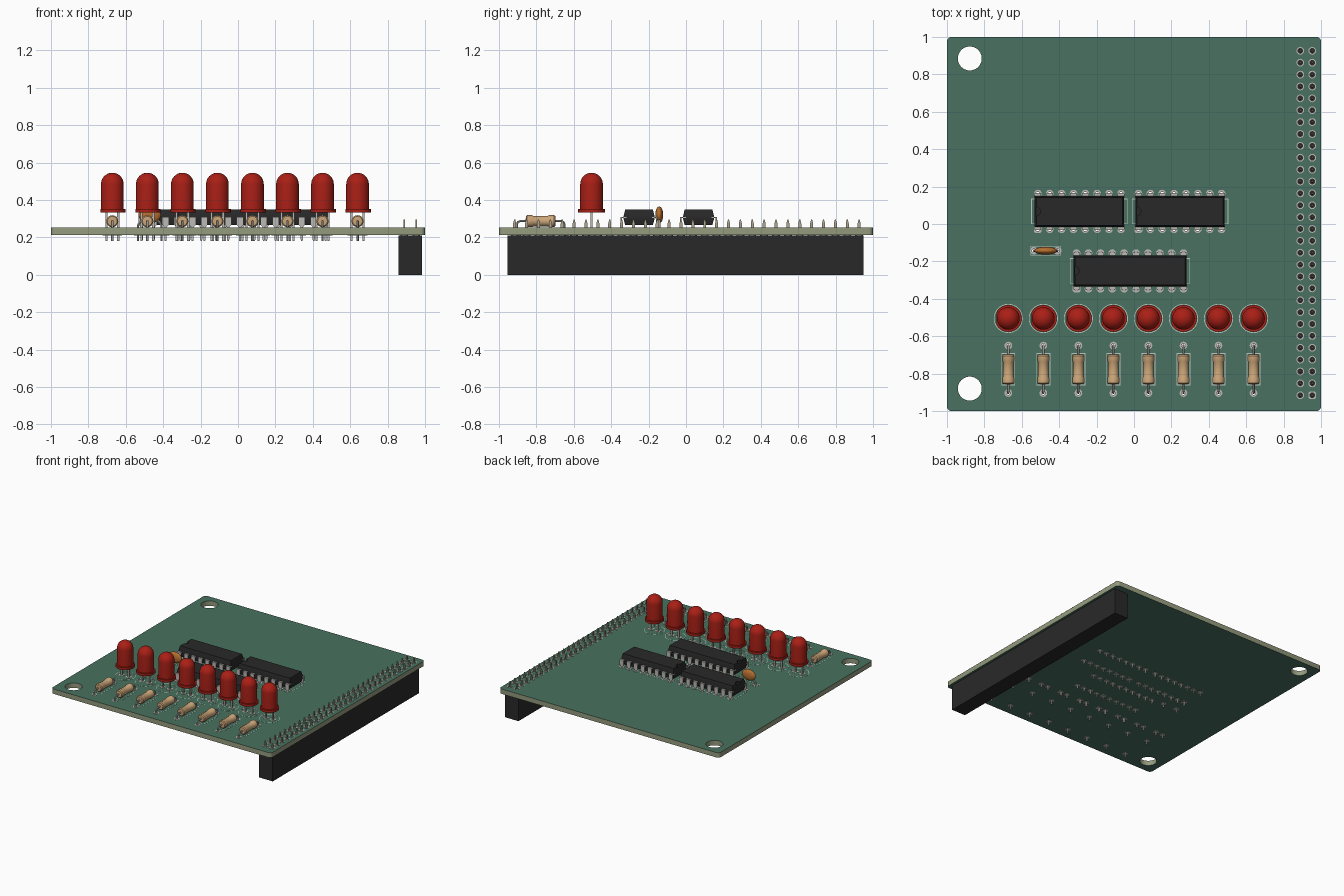
import bpy, bmesh, math
from mathutils import Vector

if "Cube" in bpy.data.objects:
    bpy.data.objects.remove(bpy.data.objects["Cube"])

P = 0.0635                      # pin pitch
BOT, TOP = 0.2125, 0.2525       # board faces
TIP = 0.18                      # lead tips under the board


def mat(name, r, g, b):
    m = bpy.data.materials.new(name)
    m.diffuse_color = (r, g, b, 1)
    m.use_nodes = True
    m.node_tree.nodes["Principled BSDF"].inputs["Base Color"].default_value = m.diffuse_color
    return m


GREEN = mat("mask_green", 0.065, 0.165, 0.115)
EDGE = mat("board_edge", 0.30, 0.33, 0.21)
BLACK = mat("black_plastic", 0.022, 0.022, 0.023)
METAL = mat("lead_metal", 0.50, 0.49, 0.46)
PIN = mat("pin_metal", 0.42, 0.38, 0.27)
RED = mat("red_lens", 0.40, 0.014, 0.008)
TAN = mat("tan_body", 0.60, 0.38, 0.19)
ORANGE = mat("orange_body", 0.47, 0.16, 0.03)
INK = mat("pale_ink", 0.52, 0.58, 0.54)


def finish(ob, angle=35):
    bpy.ops.object.select_all(action='DESELECT')
    ob.select_set(True)
    bpy.context.view_layer.objects.active = ob
    if ob.type == 'CURVE':
        bpy.ops.object.convert(target='MESH')
        ob = bpy.context.view_layer.objects.active
    bpy.ops.object.shade_smooth_by_angle(angle=math.radians(angle))
    return ob


def make(name, bm, m):
    me = bpy.data.meshes.new(name)
    bmesh.ops.recalc_face_normals(bm, faces=bm.faces[:])
    bm.to_mesh(me)
    bm.free()
    me.materials.append(m)
    ob = bpy.data.objects.new(name, me)
    bpy.context.collection.objects.link(ob)
    return finish(ob)


def loft(bm, rings, cap=True, close=False):
    vs = [[bm.verts.new(p) for p in r] for r in rings]
    n = len(vs[0])
    for a, b in zip(vs, vs[1:] + (vs[:1] if close else [])):
        for i in range(n):
            bm.faces.new((a[i], a[(i + 1) % n], b[(i + 1) % n], b[i]))
    if cap and not close:
        bm.faces.new(vs[0])
        bm.faces.new(vs[-1])


def circle(x, y, r, n=16, rot=0.0):
    return [(x + r * math.cos(rot + math.tau * i / n),
             y + r * math.sin(rot + math.tau * i / n)) for i in range(n)]


def rect(x, y, hx, hy):
    return [(x - hx, y - hy), (x + hx, y - hy), (x + hx, y + hy), (x - hx, y + hy)]


def at(pts, z):
    return [(x, y, z) for x, y in pts]


def box(bm, x, y, hx, hy, z0, z1):
    loft(bm, [at(rect(x, y, hx, hy), z0), at(rect(x, y, hx, hy), z1)])


def frame(bm, outer, inner, z0, z1):
    loft(bm, [at(outer, z0), at(outer, z1), at(inner, z1), at(inner, z0)], close=True)


def wires(name, paths, r=0.0065):
    cu = bpy.data.curves.new(name, 'CURVE')
    cu.dimensions, cu.bevel_depth, cu.bevel_resolution = '3D', r, 1
    cu.use_fill_caps = True
    for pts in paths:
        s = cu.splines.new('POLY')
        s.points.add(len(pts) - 1)
        for q, p in zip(s.points, pts):
            q.co = (*p, 1)
    cu.materials.append(METAL)
    ob = bpy.data.objects.new(name, cu)
    bpy.context.collection.objects.link(ob)
    finish(ob, 50)


# Layout of the parts
led_x = [-0.672 + 0.1873 * i for i in range(8)]
LED_Y, R_Y, CAP = -0.505, -0.777, (-0.472, -0.143)
chips = [("chip_left", -0.292, 0.067, 8), ("chip_right", 0.246, 0.067, 8),
         ("chip_front", -0.021, -0.251, 10)]
mount = [(-0.878, 0.885), (-0.878, -0.88)]
header = [(x, 0.005 + (j - 14.5) * P) for x in (0.889, 0.953) for j in range(30)]
pads = [(x, y, 0.013, x > 0.92 and y < -0.9) for x, y in header]
for x in led_x:
    pads += [(x - P / 2, LED_Y, 0.01, False), (x + P / 2, LED_Y, 0.01, True)]
    pads += [(x, R_Y + 2 * P, 0.01, False), (x, R_Y - 2 * P, 0.01, False)]
pads += [(CAP[0] + s * P, CAP[1], 0.01, False) for s in (-1, 1)]
for _, cx, cy, n in chips:
    pads += [(cx + (i - (n - 1) / 2) * P, cy + s * 1.5 * P, 0.01, i == 0 and s < 0)
             for i in range(n) for s in (-1, 1)]

# Board: filled outline with mounting and lead holes
cu = bpy.data.curves.new("board", 'CURVE')
cu.dimensions, cu.fill_mode, cu.extrude = '2D', 'BOTH', (TOP - BOT) / 2
outline = []
for k, (sx, sy) in enumerate([(1, 1), (-1, 1), (-1, -1), (1, -1)]):
    for i in range(5):
        a = math.pi / 2 * (k + i / 4)
        outline.append((sx * 0.975 + 0.025 * math.cos(a), sy * 0.975 + 0.025 * math.sin(a)))
loops = [outline] + [circle(x, y, 0.064, 40) for x, y in mount]
loops += [circle(x, y, r, 12) for x, y, r, _ in pads]
for pts in loops:
    s = cu.splines.new('POLY')
    s.points.add(len(pts) - 1)
    for q, p in zip(s.points, pts):
        q.co = (*p, 0, 1)
    s.use_cyclic_u = True
board = bpy.data.objects.new("board", cu)
board.location.z = (TOP + BOT) / 2
bpy.context.collection.objects.link(board)
board = finish(board)
board.data.materials.clear()
board.data.materials.append(GREEN)
board.data.materials.append(EDGE)
for f in board.data.polygons:
    f.material_index = 0 if abs(f.normal.z) > 0.5 else 1

# Plated pads
bm = bmesh.new()
for x, y, r, square in pads:
    out = circle(x, y, 0.021, 12)
    if square:
        out = [(x + (u - x) * k, y + (v - y) * k) for u, v in out
               for k in [0.021 / max(abs(u - x), abs(v - y))]]
    frame(bm, out, circle(x, y, r, 12), BOT - 0.0015, TOP + 0.0015)
make("solder_pads", bm, METAL)

# Printed part outlines
bm = bmesh.new()
Z = (TOP, TOP + 0.001)
for x in led_x:
    frame(bm, circle(x, LED_Y, 0.078, 32), circle(x, LED_Y, 0.074, 32), *Z)
    frame(bm, rect(x, R_Y, 0.037, 0.086), rect(x, R_Y, 0.033, 0.082), *Z)
for _, cx, cy, n in chips:
    h = n * P / 2 + 0.004
    frame(bm, rect(cx, cy, h, 0.068), rect(cx, cy, h - 0.004, 0.064), *Z)
frame(bm, rect(*CAP, 0.082, 0.026), rect(*CAP, 0.078, 0.022), *Z)
make("printed_outlines", bm, INK)

# Edge socket and its pins
bm = bmesh.new()
box(bm, 0.921, -0.003, 0.0625, 0.951, 0, BOT - 0.0015)
make("edge_socket", bm, BLACK)
bm = bmesh.new()
for x, y in header:
    loft(bm, [at(rect(x, y, 0.004, 0.008), 0.2), at(rect(x, y, 0.004, 0.008), 0.275),
              at(rect(x, y, 0.003, 0.003), 0.295)])
make("socket_pins", bm, PIN)

# Chips: tapered body with end notch, bent pins
for name, cx, cy, n in chips:
    hx = n * P / 2 - 0.015
    bm = bmesh.new()
    loft(bm, [at(rect(cx, cy, hx - d, 0.083 - d), z) for d, z in
              ((0.009, 0.266), (0, 0.300), (0, 0.312), (0.009, 0.350))])
    body = make(name + "_body", bm, BLACK)
    bm = bmesh.new()
    notch = circle(cx - hx + 0.006, cy, 0.024, 24)
    loft(bm, [at(notch, 0.338), at(notch, 0.37)])
    cutter = make("notch_cutter", bm, BLACK)
    cutter.hide_render = True
    md = body.modifiers.new("notch", 'BOOLEAN')
    md.object, md.solver = cutter, 'EXACT'
    bpy.context.view_layer.objects.active = body
    bpy.ops.object.modifier_apply(modifier="notch")
    bpy.data.objects.remove(cutter)
    bm = bmesh.new()
    for i in range(n):
        x = cx + (i - (n - 1) / 2) * P
        for s in (-1, 1):
            y = cy + s * 1.5 * P
            box(bm, x, y - s * 0.012, 0.018, 0.015, 0.303, 0.310)
            loft(bm, [at(rect(x, y, w, 0.0035), z) for w, z in
                      ((0.004, TIP), (0.006, 0.19), (0.006, 0.255), (0.018, 0.268), (0.018, 0.308))])
    make(name + "_pins", bm, METAL)


def lathe(bm, prof, place, n=32):
    loft(bm, [[place(r * math.cos(math.tau * i / n), r * math.sin(math.tau * i / n), h)
               for i in range(n)] for r, h in prof])


# Lamps: flanged dome with one flat side, two square leads
dome = [(0.0605 * math.cos(a), 0.485 + 0.0605 * math.sin(a))
        for a in [math.pi / 2 * i / 8.2 for i in range(9)]]
for k, x0 in enumerate(led_x):
    bm = bmesh.new()
    lathe(bm, [(0.0715, 0.333), (0.0715, 0.353), (0.0605, 0.353)] + dome,
          lambda u, v, h: (x0 + max(u, -0.0635), LED_Y + v, h))
    make(f"lamp_{k + 1}", bm, RED)
bm = bmesh.new()
for x in led_x:
    for s in (-1, 1):
        box(bm, x + s * P / 2, LED_Y, 0.006, 0.006, TIP, 0.335)
make("lamp_leads", bm, METAL)

# Resistors: dog-bone body lying along y
half = [(0.012, 0.080), (0.026, 0.079), (0.032, 0.072), (0.032, 0.046), (0.028, 0.038)]
bone = [(r, -h) for r, h in half] + [(r, h) for r, h in reversed(half)]
RZ = TOP + 0.034
for k, x0 in enumerate(led_x):
    bm = bmesh.new()
    lathe(bm, bone, lambda u, v, h: (x0 + u, R_Y + h, RZ + v), 24)
    make(f"resistor_{k + 1}", bm, TAN)
wires("resistor_leads", [[(x, R_Y + s * 0.07, RZ), (x, R_Y + s * 0.112, RZ),
      (x, R_Y + s * 0.123, RZ - 0.005), (x, R_Y + s * 0.127, RZ - 0.016), (x, R_Y + s * 0.127, TIP)]
      for x in led_x for s in (-1, 1)])

# Capacitor: flattened bead on splayed leads
bm = bmesh.new()
bmesh.ops.create_uvsphere(bm, u_segments=32, v_segments=16, radius=1)
bmesh.ops.scale(bm, vec=(0.06, 0.021, 0.045), verts=bm.verts[:])
bmesh.ops.translate(bm, vec=Vector((*CAP, 0.320)), verts=bm.verts[:])
make("capacitor_body", bm, ORANGE)
wires("capacitor_leads", [[(CAP[0] + s * 0.03, CAP[1], 0.305), (CAP[0] + s * 0.056, CAP[1], 0.277),
      (CAP[0] + s * P, CAP[1], 0.262), (CAP[0] + s * P, CAP[1], TIP)] for s in (-1, 1)])
